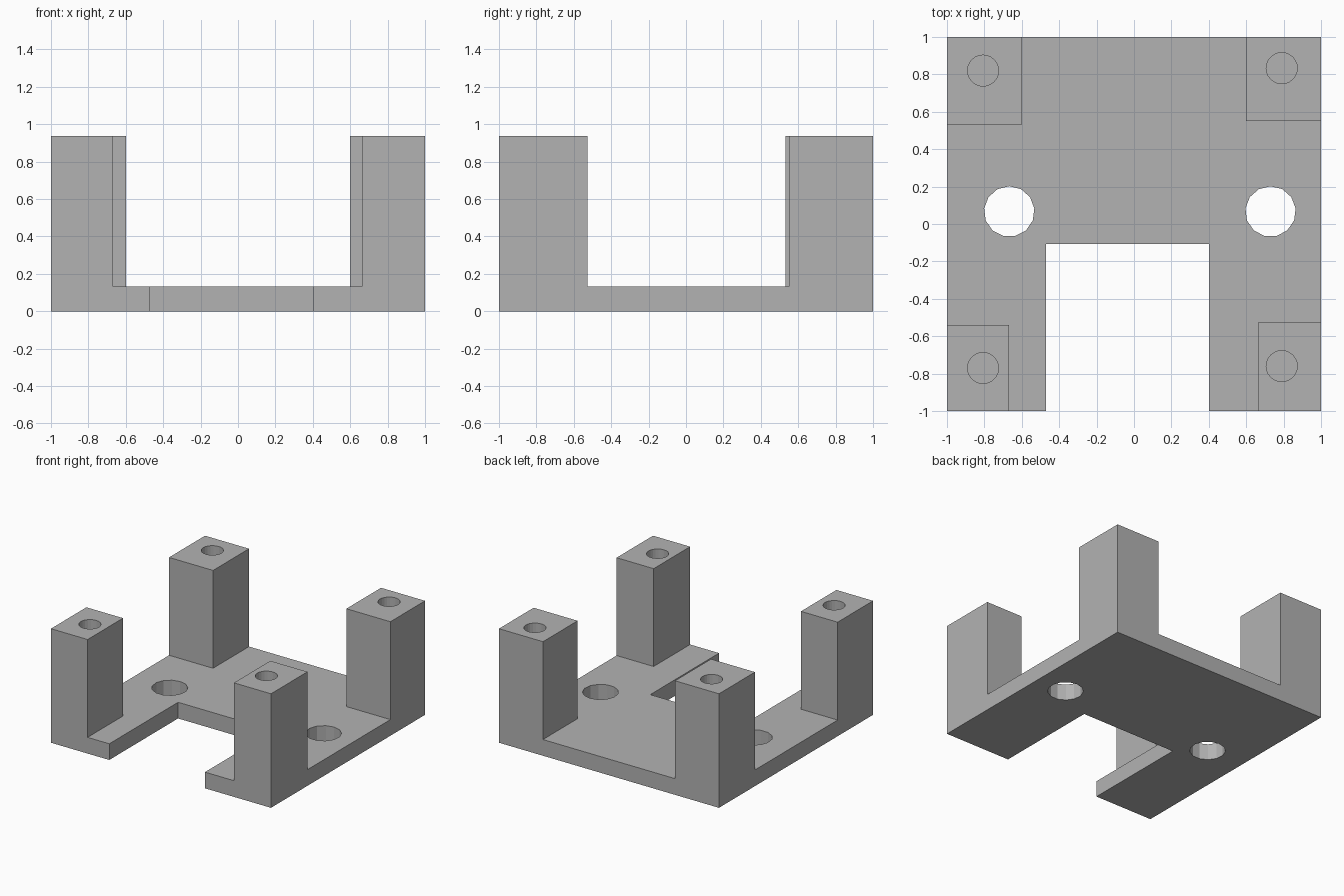
import bpy
import bmesh
from mathutils import Matrix, Vector

cube = bpy.data.objects.get("Cube")
if cube:
    bpy.data.objects.remove(cube, do_unlink=True)

PLATE_TOP, POST_TOP, HOLE_FLOOR = 0.133, 0.937, 0.3

grey = bpy.data.materials.new("plain grey")
grey.use_nodes = True
colour = (0.45, 0.45, 0.45, 1)
grey.diffuse_color = colour
grey.node_tree.nodes["Principled BSDF"].inputs["Base Color"].default_value = colour


def add_object(name, bm):
    bmesh.ops.recalc_face_normals(bm, faces=bm.faces)
    mesh = bpy.data.meshes.new(name)
    bm.to_mesh(mesh)
    bm.free()
    mesh.materials.append(grey)
    obj = bpy.data.objects.new(name, mesh)
    bpy.context.collection.objects.link(obj)
    return obj


def prism(name, outline, height):
    bm = bmesh.new()
    face = bm.faces.new([bm.verts.new((x, y, 0)) for x, y in outline])
    top = bmesh.ops.extrude_face_region(bm, geom=[face])["geom"]
    verts = [v for v in top if isinstance(v, bmesh.types.BMVert)]
    bmesh.ops.translate(bm, vec=Vector((0, 0, height)), verts=verts)
    return add_object(name, bm)


def cylinder(name, x, y, radius, sides, bottom, top):
    bm = bmesh.new()
    bmesh.ops.create_cone(bm, cap_ends=True, segments=sides, radius1=radius,
                          radius2=radius, depth=top - bottom,
                          matrix=Matrix.Translation((x, y, (top + bottom) / 2)))
    return add_object(name, bm)


def combine(target, tool, operation):
    mod = target.modifiers.new(operation.lower(), 'BOOLEAN')
    mod.operation, mod.solver, mod.object = operation, 'EXACT', tool
    tool.hide_render = True
    bpy.context.view_layer.objects.active = target
    bpy.ops.object.modifier_apply(modifier=mod.name)
    bpy.data.objects.remove(tool, do_unlink=True)


# U-shaped base plate
bracket = prism("bracket_body", [
    (-1, -1), (-0.47, -1), (-0.47, -0.107), (0.4, -0.107),
    (0.4, -1), (1, -1), (1, 1), (-1, 1)], PLATE_TOP)

# Corner posts: outer corner, inner corner, blind screw hole centre
posts = {
    "back_right_post": ((-1, 1), (-0.6, 0.533), (-0.807, 0.82)),
    "back_left_post": ((1, 1), (0.6, 0.55), (0.79, 0.833)),
    "front_right_post": ((-1, -1), (-0.667, -0.54), (-0.807, -0.77)),
    "front_left_post": ((1, -1), (0.663, -0.527), (0.79, -0.76)),
}
for name, ((x0, y0), (x1, y1), _) in posts.items():
    post = prism(name, [(x0, y0), (x1, y0), (x1, y1), (x0, y1)], POST_TOP)
    combine(bracket, post, 'UNION')

# Merge the coplanar walls of plate and posts
bm = bmesh.new()
bm.from_mesh(bracket.data)
bmesh.ops.dissolve_limit(bm, angle_limit=0.01, verts=bm.verts, edges=bm.edges)
bm.to_mesh(bracket.data)
bm.free()

# Blind screw holes in the posts
for name, (_, _, (x, y)) in posts.items():
    combine(bracket, cylinder(name + "_hole", x, y, 0.083, 24, HOLE_FLOOR,
                              POST_TOP + 0.1), 'DIFFERENCE')

# Through holes in the plate
for x in (-0.667, 0.73):
    combine(bracket, cylinder("plate_hole", x, 0.067, 0.135, 13, -0.1,
                              PLATE_TOP + 0.1), 'DIFFERENCE')
